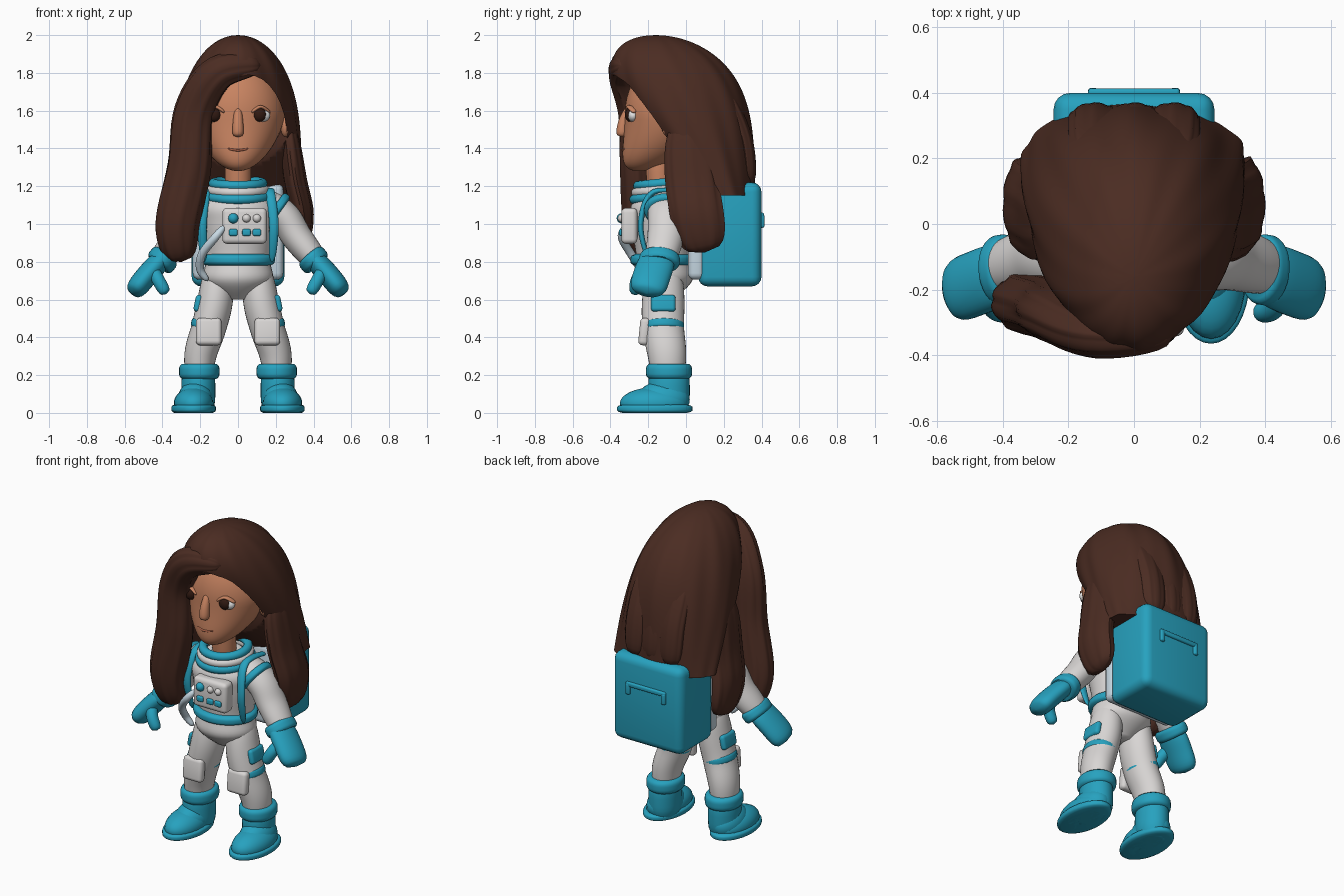
import bpy, bmesh, math
from mathutils import Vector, Matrix

if "Cube" in bpy.data.objects:
    bpy.data.objects.remove(bpy.data.objects["Cube"], do_unlink=True)

parts = []
AXIS_Y, AXIS_Z = Vector((0, 1, 0)), Vector((0, 0, 1))


def material(name, *rgb):
    mat = bpy.data.materials.new(name)
    mat.use_nodes = True
    mat.diffuse_color = (*rgb, 1)
    mat.node_tree.nodes["Principled BSDF"].inputs["Base Color"].default_value = (*rgb, 1)
    return mat


white = material("suit white", .69, .67, .66)
teal = material("teal", .02, .36, .52)
pale = material("pale blue", .58, .7, .78)
skin = material("skin", .58, .23, .12)
lip = material("lip", .42, .13, .07)
brown = material("hair brown", .07, .025, .016)
dark = material("dark iris", .03, .01, .006)
eye_white = material("eye white", .8, .8, .8)


def finish(name, bm, mat):
    bmesh.ops.recalc_face_normals(bm, faces=bm.faces)
    for face in bm.faces:
        face.smooth = True
    mesh = bpy.data.meshes.new(name)
    bm.to_mesh(mesh)
    bm.free()
    mesh.materials.append(mat)
    ob = bpy.data.objects.new(name, mesh)
    bpy.context.collection.objects.link(ob)
    parts.append(ob)
    return ob


def loft(name, mat, rows, sides=32, upright=False, ref=AXIS_Y, groove=0):
    # Elliptical sections (center, width, depth) joined along a path
    bm = bmesh.new()
    rings = []
    for i, (center, width, depth) in enumerate(rows):
        center = Vector(center)
        after, before = rows[min(i + 1, len(rows) - 1)], rows[max(i - 1, 0)]
        along = AXIS_Z if upright else (Vector(after[0]) - Vector(before[0])).normalized()
        v = (ref - along * along.dot(ref)).normalized()
        u = v.cross(along)
        ring = []
        for k in range(sides):
            a = math.tau * k / sides
            strands = math.sin(9 * a + 4 * center.z) + math.sin(16 * a - 3 * center.z) / 2
            offset = u * math.cos(a) * max(width, .003) + v * math.sin(a) * max(depth, .003)
            ring.append(bm.verts.new(center + offset * (1 + groove * strands)))
        rings.append(ring)
    for low, high in zip(rings, rings[1:]):
        for k in range(sides):
            j = (k + 1) % sides
            bm.faces.new((low[k], low[j], high[j], high[k]))
    bm.faces.new(rings[0])
    bm.faces.new(rings[-1])
    return finish(name, bm, mat)


def curve_through(points, steps=7):
    # Catmull-Rom spline
    p = [Vector(q) for q in points]
    p = [p[0], *p, p[-1]]
    out = []
    for a, b, c, d in zip(p, p[1:], p[2:], p[3:]):
        for i in range(steps):
            t = i / steps
            out.append(b + (c - a) * t / 2 + (a * 2 - b * 5 + c * 4 - d) * t * t / 2
                       + (b * 3 - a - c * 3 + d) * t ** 3 / 2)
    return out + [p[-1]]


def limb(name, mat, path, width, depth, grow=0, side=1, **options):
    # Tube with rounded ends that widens or narrows evenly; side mirrors it
    centers = curve_through([(x * side, y, z) for x, y, z in path])
    rows = []
    for i, center in enumerate(centers):
        t = 2 * i / (len(centers) - 1) - 1
        size = math.sqrt(1 - t ** 4) * (1 + grow * t)
        rows.append((center, width * size, depth * size))
    return loft(name, mat, rows, **options)


def band(name, mat, center, axis, width, depth, half_height):
    # Oval cuff with softened rims
    step = Vector(axis).normalized() * half_height
    rows = []
    for i in range(-4, 5):
        t = i / 4
        size = 1 - t ** 4 / 7
        rows.append((Vector(center) + step * t, width * size, depth * size))
    return loft(name, mat, rows)


def box(name, mat, center, size, radius, tilt=0, axis="Y"):
    bm = bmesh.new()
    bmesh.ops.create_cube(bm, size=1)
    bmesh.ops.scale(bm, vec=size, verts=bm.verts)
    bmesh.ops.bevel(bm, geom=bm.edges[:], offset=radius, segments=4, profile=.5, affect='EDGES')
    bmesh.ops.rotate(bm, matrix=Matrix.Rotation(tilt, 3, axis), verts=bm.verts)
    bmesh.ops.translate(bm, vec=center, verts=bm.verts)
    return finish(name, bm, mat)


def ball(name, mat, center, radii):
    # Ellipsoid, kept above the floor
    bm = bmesh.new()
    bmesh.ops.create_uvsphere(bm, u_segments=24, v_segments=16, radius=1)
    bmesh.ops.scale(bm, vec=radii, verts=bm.verts)
    bmesh.ops.translate(bm, vec=center, verts=bm.verts)
    for vert in bm.verts:
        vert.co.z = max(vert.co.z, 0)
    return finish(name, bm, mat)


# Head: an ellipsoid whose lower half narrows and moves forward to the chin
rows = []
for i in range(33):
    angle = math.pi * i / 32
    low = max(math.cos(angle), 0)
    radius = math.sin(angle) / 4
    rows.append(((0, -.09 - .16 * low ** 2, 1.58 - .3 * math.cos(angle)),
                 radius * (1 - low / 5), radius * .94))
loft("head", skin, rows, upright=True, sides=40)
limb("neck", skin, [(0, -.13, 1.1), (0, -.15, 1.4)], .07, .07)
limb("nose", skin, [(0, -.3, 1.62), (0, -.33, 1.54), (0, -.34, 1.46)], .027, .028, grow=.3)
limb("mouth", lip, [(-.06, -.32, 1.4), (0, -.336, 1.39), (.06, -.32, 1.4)], .006, .007)

# Hair mass: widens from the crown while drifting backwards
crown, length = 2, .85
rows = []
for i in range(49):
    t = (i / 48) ** 1.5
    bulge = math.sqrt(1 - (1 - t) ** 3)
    rows.append(((0, -.16 + .36 * t, crown - length * t), .34 * bulge, (.5 - t / 3) * bulge))
hair = loft("hair", brown, rows, sides=96, upright=True, groove=.013)

# Face opening
cutter = loft("face_cutter", brown, [((.05, y, 1.45), .21, .34) for y in (-.7, -.1)], ref=AXIS_Z)
cutter.hide_render = True
cut = hair.modifiers.new("face opening", 'BOOLEAN')
cut.operation, cut.object, cut.solver = 'DIFFERENCE', cutter, 'EXACT'
bpy.context.view_layer.objects.active = hair
bpy.ops.object.modifier_apply(modifier=cut.name)
parts.remove(cutter)
bpy.data.objects.remove(cutter, do_unlink=True)

# Long locks
lock = dict(sides=48, groove=.03)
limb("front_lock", brown, [(.12, -.34, 1.84), (-.1, -.34, 1.8), (-.23, -.28, 1.6),
                           (-.26, -.26, 1.3), (-.32, -.24, 1), (-.3, -.2, .8)],
     .11, .085, grow=.2, **lock)
for name, x in ("left", .12), ("middle", 0), ("right", -.12):
    limb(name + "_back_lock", brown, [(x, .2, 1.7), (x, .3, 1.45), (x, .33, 1.2)],
         .08, .05, **lock)

# Suit body: depth follows width
torso = curve_through([(0, .06, .6), (0, .18, .7), (0, .17, .82), (0, .2, 1), (0, .2, 1.1),
                       (0, .1, 1.2)])
loft("torso", white, [((0, -.12, p.z), p.y, p.y * .85) for p in torso], upright=True)
band("belt", teal, (0, -.125, .81), AXIS_Z, .195, .17, .03)

# Collar stack
for i, (name, mat) in enumerate((("trim", teal), ("ring", white), ("lining", teal))):
    bpy.ops.mesh.primitive_torus_add(location=(0, -.125, 1.145 + i * .035), rotation=(.1, 0, 0),
                                     major_radius=.15 - i * .01, minor_radius=.026)
    collar = bpy.context.object
    collar.name = "collar_" + name
    collar.data.materials.append(mat)
    parts.append(collar)

for side, s in ("left", 1), ("right", -1):
    # Eyes and ears
    ball(side + "_eye", eye_white, (s * .12, -.28, 1.575), (.05, .03, .036))
    ball(side + "_iris", dark, (s * .12 - .006, -.295, 1.578), (.036, .028, .037))
    limb(side + "_eyelid", skin, [(.07, -.31, 1.59), (.12, -.3, 1.62), (.17, -.27, 1.59)],
         .009, .016, side=s)
    ball(side + "_ear", skin, (s * .25, -.09, 1.52), (.025, .04, .06))
    limb(side + "_side_lock", brown, [(.26, 0, 1.55), (.3, .03, 1.25), (.34, .06, 1.05),
                                      (.32, .1, .85)], .06, .14, side=s, **lock)

    # Arms and gloves
    limb(side + "_arm", white, [(.1, -.11, 1.14), (.24, -.1, 1.04), (.32, -.11, .92),
                                (.45, -.15, .76)], .083, .1, grow=-.1, side=s)
    band(side + "_shoulder_ring", teal, (s * .205, -.11, 1.075), (s * .7, 0, -.5), .1, .112, .022)
    box(side + "_arm_patch", teal, (s * .3, -.09, 1.045), (.04, .09, .09), .015, tilt=-s / 2)
    band(side + "_glove_cuff", teal, (s * .4, -.14, .81), (s * .6, -.1, -.7), .08, .108, .033)
    limb(side + "_glove", teal, [(.38, -.14, .84), (.48, -.18, .73), (.56, -.21, .63)],
         .058, .1, side=s)
    limb(side + "_thumb", teal, [(.45, -.22, .76), (.42, -.26, .7), (.38, -.27, .63)],
         .034, .034, side=s)

    # Legs and knee gear
    limb(side + "_leg", white, [(.1, -.11, .8), (.12, -.12, .6), (.155, -.12, .45),
                                (.2, -.1, .3), (.21, -.09, .1)], .092, .11, grow=-.1, side=s)
    knee = Vector((s * .155, -.12, .46))
    band(side + "_knee_band", teal, knee, (s / 4, 0, -1), .095, .11, .026)
    box(side + "_knee_pad", white, knee + Vector((0, -.1, -.03)), (.135, .055, .145), .022,
        tilt=-.1, axis="X")
    box(side + "_thigh_patch", teal, (s * .21, -.12, .58), (.04, .13, .09), .018, tilt=-s / 5)

    # Boots
    band(side + "_sole", teal, (s * .235, -.165, .022), AXIS_Z, .118, .2, .022)
    ball(side + "_toe", teal, (s * .235, -.17, .05), (.105, .18, .085))
    ball(side + "_instep", teal, (s * .225, -.12, .07), (.095, .14, .1))
    band(side + "_boot_shaft", teal, (s * .21, -.09, .12), AXIS_Z, .09, .11, .1)
    band(side + "_boot_cuff", teal, (s * .205, -.09, .22), AXIS_Z, .107, .122, .04)

    # Pack straps and handle ends
    limb(side + "_strap", teal, [(.18, -.2, .8), (.19, -.24, 1), (.17, -.17, 1.17),
                                 (.17, .06, 1.15)], .015, .025, side=s, ref=Vector((1, 0, 0)))
    box(side + "_handle_end", teal, (s * .125, .4, 1.015), (.03, .03, .07), .01)

# Backpack
box("pack", teal, (0, .232, .945), (.49, .335, .55), .05)
box("pack_frame", pale, (0, .055, .96), (.48, .09, .51), .035)
box("pack_handle", teal, (0, .4, 1.045), (.28, .026, .03), .01)

# Chest control panel with buttons and hose
panel = Vector((.035, -.3, .99))
box("chest_panel", white, panel, (.235, .085, .19), .025)
for i, offset in enumerate((-.06, .01, .065)):
    knob = panel + Vector((offset, -.04, .04))
    ball(f"knob_{i}", white if i else teal, knob, [.022 if i else .027] * 3)
    box(f"switch_{i}", teal, knob - AXIS_Z * .075, (.045, .03, .036), .01)
limb("hose", pale, [(-.07, -.32, .99), (-.12, -.34, .93), (-.19, -.29, .84), (-.2, -.24, .76),
                    (-.16, -.22, .7)], .022, .022)

# Smooth shading with sharp edges kept
bpy.ops.object.select_all(action='DESELECT')
for ob in parts:
    ob.select_set(True)
bpy.context.view_layer.objects.active = hair
bpy.ops.object.shade_smooth_by_angle(angle=math.radians(45))
